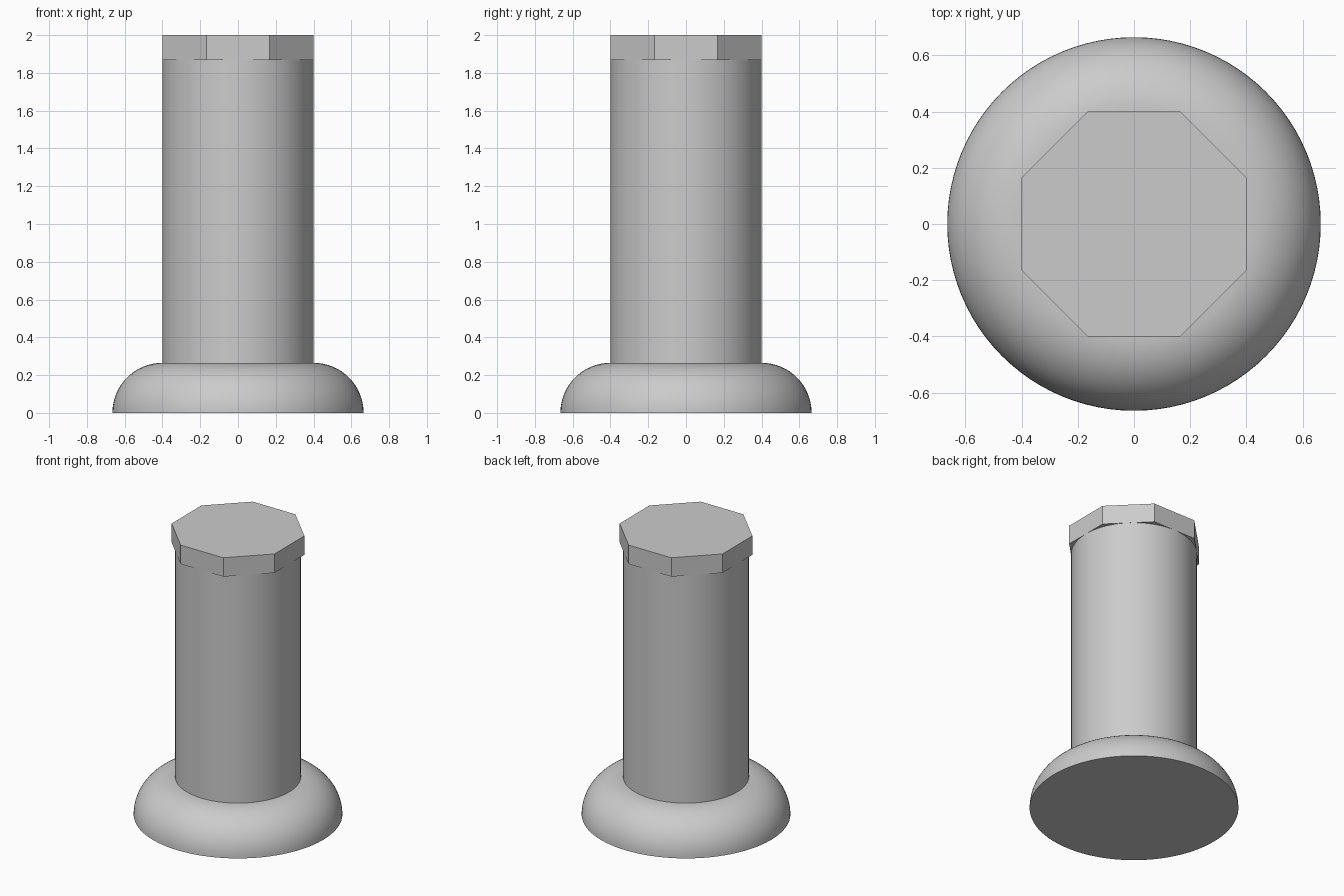
import bpy, bmesh
from math import cos, sin, pi, radians

if "Cube" in bpy.data.objects:
    bpy.data.objects.remove(bpy.data.objects["Cube"])

R = 0.4          # shaft radius
B = 0.265        # rounded base radius
Z_HEAD = 1.867   # underside of the head


def lathe(name, profile, sides, turn=0.0, smooth=True):
    """Stack rings of (radius, z), then cap both ends."""
    bm = bmesh.new()
    rings = []
    for r, z in profile:
        rings.append([bm.verts.new((r * cos(turn + 2 * pi * i / sides),
                                    r * sin(turn + 2 * pi * i / sides), z))
                      for i in range(sides)])
    for low, high in zip(rings, rings[1:]):
        for i in range(sides):
            j = (i + 1) % sides
            bm.faces.new((low[i], low[j], high[j], high[i]))
    bm.faces.new(rings[0][::-1])
    bm.faces.new(rings[-1])
    mesh = bpy.data.meshes.new(name)
    bm.to_mesh(mesh)
    bm.free()
    obj = bpy.data.objects.new(name, mesh)
    bpy.context.collection.objects.link(obj)
    if smooth:
        bpy.ops.object.select_all(action='DESELECT')
        bpy.context.view_layer.objects.active = obj
        obj.select_set(True)
        bpy.ops.object.shade_smooth_by_angle(angle=radians(30))
    return obj


# Rounded foot and straight shaft in one turned profile
foot = [(R + B * cos(a), B * sin(a)) for a in (pi / 2 * k / 16 for k in range(17))]
lathe("base_and_shaft", foot + [(R, Z_HEAD)], 96)

# Octagonal head, flats tangent to the shaft
lathe("octagonal_head", [(R / cos(pi / 8), Z_HEAD), (R / cos(pi / 8), 2.0)],
      8, turn=pi / 8, smooth=False)
